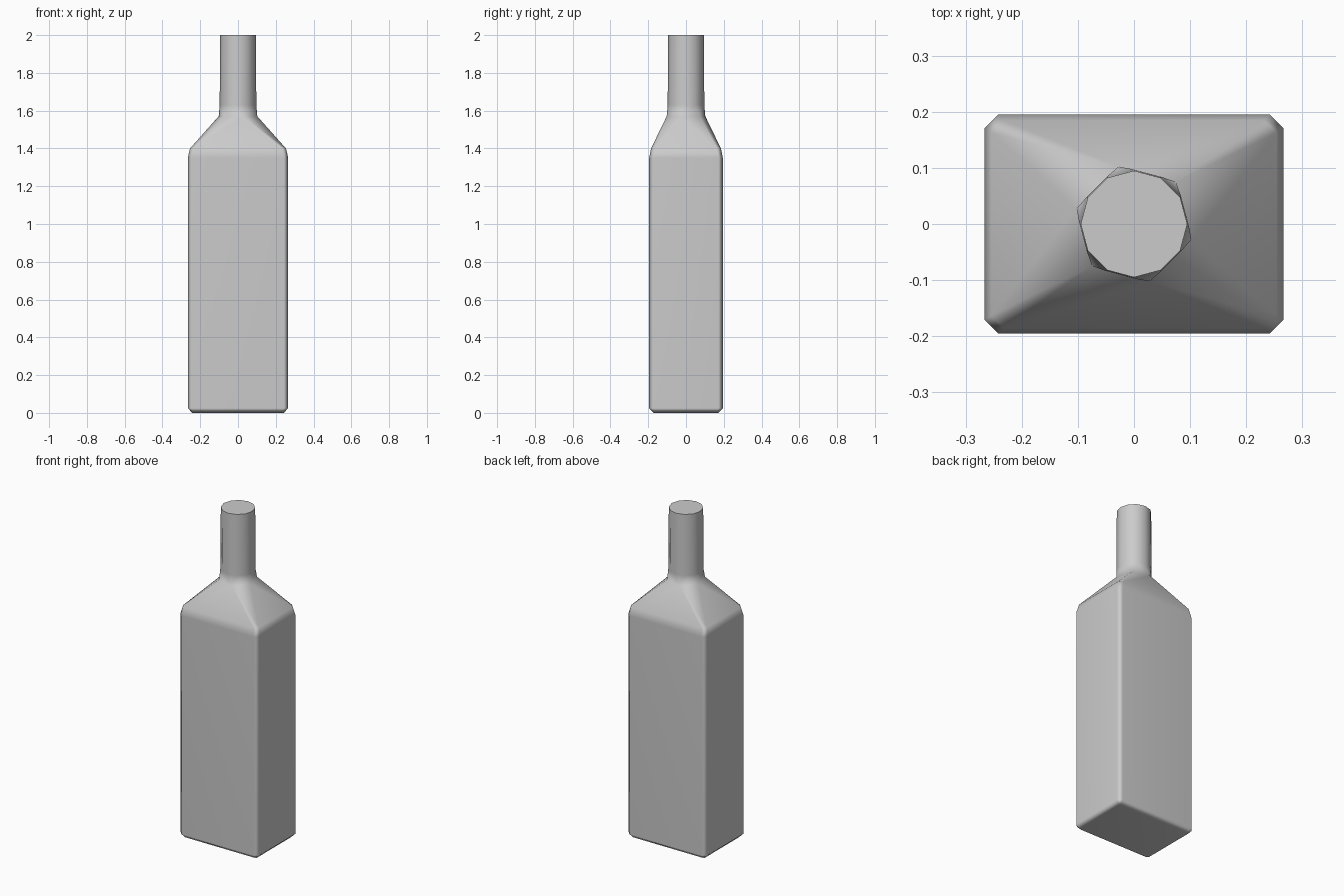
import bpy
import bmesh
from math import cos, sin, pi, radians

cube = bpy.data.objects.get("Cube")
if cube:
    bpy.data.objects.remove(cube, do_unlink=True)

# Plain grey glass
grey = bpy.data.materials.new("grey")
grey.use_nodes = True
colour = (0.6, 0.6, 0.6, 1)
grey.diffuse_color = colour
grey.node_tree.nodes["Principled BSDF"].inputs["Base Color"].default_value = colour

bm = bmesh.new()


def add_loop(points, z):
    verts = [bm.verts.new((x, y, z)) for x, y in points]
    return [bm.edges.new((a, b)) for a, b in zip(verts, verts[1:] + verts[:1])]


def box_loop(hx, hy, cut, z):
    """Rectangle with chamfered corners."""
    return add_loop([(hx, -hy + cut), (hx, hy - cut), (hx - cut, hy), (cut - hx, hy),
                     (-hx, hy - cut), (-hx, cut - hy), (cut - hx, -hy), (hx - cut, -hy)], z)


def round_loop(radius, sides, turn, z):
    angles = [radians(turn) + 2 * pi * i / sides for i in range(sides)]
    return add_loop([(radius * cos(a), radius * sin(a)) for a in angles], z)


# Chamfered square body, six-sided shoulder seam, twelve-sided neck
loops = [
    box_loop(0.242, 0.172, 0.008, 0),
    box_loop(0.266, 0.195, 0.024, 0.025),
    box_loop(0.266, 0.195, 0.024, 1.35),
    box_loop(0.254, 0.185, 0.022, 1.40),
    round_loop(0.106, 6, 45, 1.57),
    round_loop(0.097, 12, 0, 1.63),
    round_loop(0.095, 12, 0, 2.0),
]
for lower, upper in zip(loops, loops[1:]):
    bmesh.ops.bridge_loops(bm, edges=lower + upper)
for end in (loops[0], loops[-1]):
    bmesh.ops.contextual_create(bm, geom=end)
bmesh.ops.recalc_face_normals(bm, faces=bm.faces)

mesh = bpy.data.meshes.new("bottle")
bm.to_mesh(mesh)
bm.free()
mesh.materials.append(grey)
bottle = bpy.data.objects.new("bottle", mesh)
bpy.context.collection.objects.link(bottle)

# Soft corners with level broad faces
bpy.ops.object.select_all(action="DESELECT")
bottle.select_set(True)
bpy.context.view_layer.objects.active = bottle
bpy.ops.object.shade_smooth_by_angle(angle=radians(60))
weighted = bottle.modifiers.new("level_faces", "WEIGHTED_NORMAL")
weighted.keep_sharp = True
